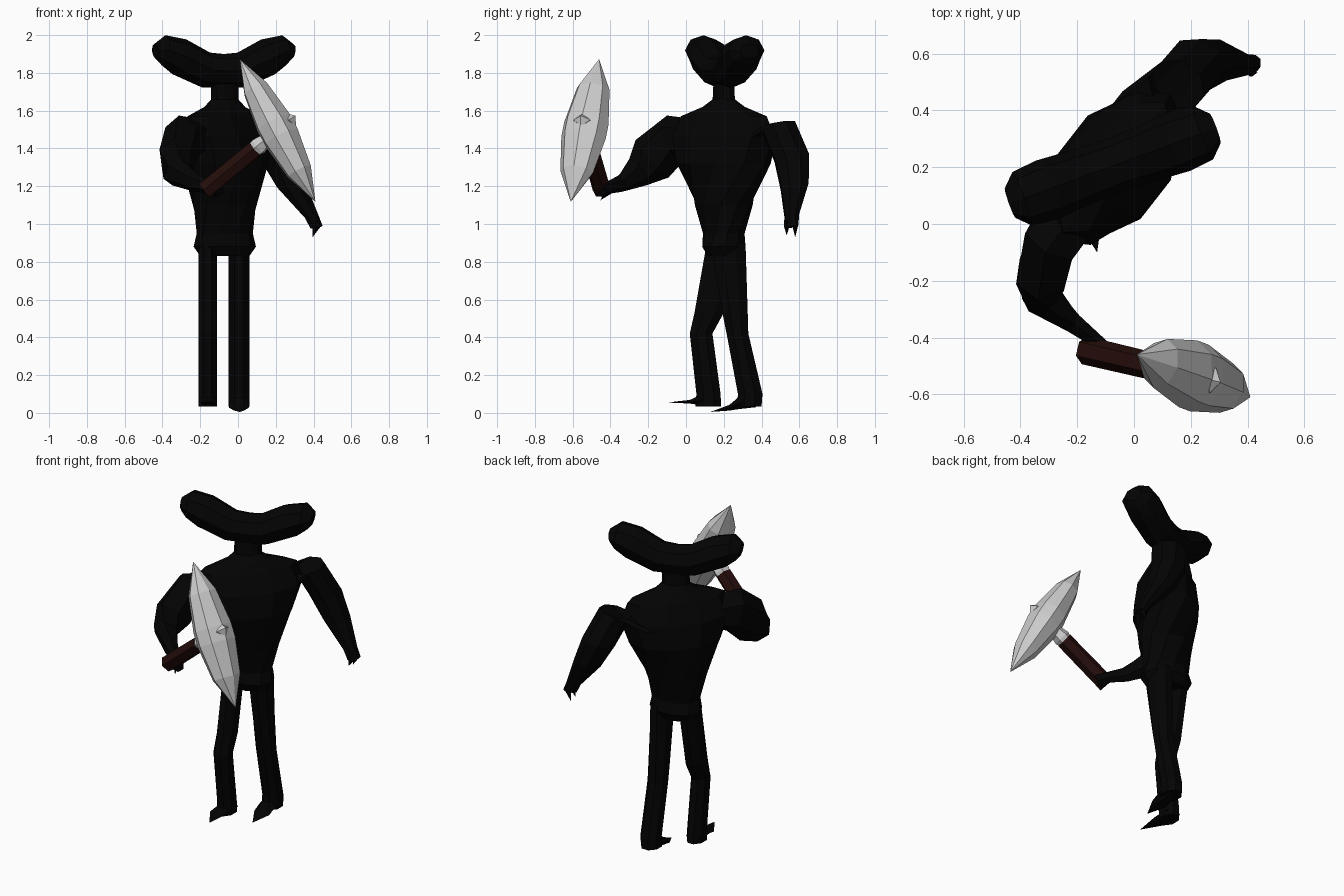
import bpy, bmesh, math
from mathutils import Vector as V

if "Cube" in bpy.data.objects:
    bpy.data.objects.remove(bpy.data.objects["Cube"])


def material(name, rgb):
    m = bpy.data.materials.new(name)
    m.diffuse_color = (*rgb, 1)
    m.use_nodes = True
    m.node_tree.nodes["Principled BSDF"].inputs["Base Color"].default_value = m.diffuse_color
    return m


BLACK = material("black_skin", (0.001, 0.001, 0.001))
BROWN = material("dark_wood", (0.018, 0.004, 0.003))
Z = V((0, 0, 1))


def loft(name, rings, n=8, flat=False, mat=None):
    """Skin through rings of (centre, u, v); zero-size rings become points."""
    bm = bmesh.new()
    off = math.pi / n if flat else 0
    k = 1 / math.cos(math.pi / n) if flat else 1
    loops = []
    for c, u, v in rings:
        loop = []
        if u.length < 1e-6 and v.length < 1e-6:
            loop = [bm.verts.new(c)] * n
        else:
            for i in range(n):
                a = 2 * math.pi * i / n + off
                loop.append(bm.verts.new(c + u * (k * math.cos(a)) + v * (k * math.sin(a))))
        loops.append(loop)
    for a, b in zip(loops, loops[1:]):
        for i in range(n):
            j = (i + 1) % n
            quad = list(dict.fromkeys((a[i], a[j], b[j], b[i])))
            if len(quad) > 2:
                bm.faces.new(quad)
    for end in (loops[0], loops[-1]):
        if end[0] != end[1]:
            bm.faces.new(end)
    bmesh.ops.recalc_face_normals(bm, faces=bm.faces[:])
    me = bpy.data.meshes.new(name)
    bm.to_mesh(me)
    bm.free()
    ob = bpy.data.objects.new(name, me)
    bpy.context.collection.objects.link(ob)
    if mat:
        me.materials.append(mat)
    return ob


def tube(name, pts, n=8, flat=False, mat=None, ref=Z):
    """Loft along a path of (x, y, z, sideways radius, upward radius)."""
    cs = [V(p[:3]) for p in pts]
    rings = []
    for i, p in enumerate(pts):
        t = V((0, 0, 0))
        if i:
            t += (cs[i] - cs[i - 1]).normalized()
        if i < len(cs) - 1:
            t += (cs[i + 1] - cs[i]).normalized()
        t.normalize()
        u = t.cross(ref).normalized()
        rings.append((cs[i], u * p[3], u.cross(t) * p[4]))
    return loft(name, rings, n, flat, mat)


# Torso, twisted from the pelvis up to the shoulders, with neck: z, angle, half width, half depth
torso = [(0.83, 0, .13, .09), (0.88, 0, .165, .12), (0.95, 8, .15, .11),
         (1.10, 24, .18, .15), (1.32, 52, .28, .195), (1.46, 52, .33, .175),
         (1.57, 52, .29, .115), (1.62, 48, .13, .085), (1.66, 28, .08, .055),
         (1.78, 20, .08, .05)]
rings = []
for z, ang, w, d in torso:
    a = math.radians(ang)
    rings.append((V((-.07, .2, z)), V((math.cos(a), math.sin(a), 0)) * w,
                  V((-math.sin(a), math.cos(a), 0)) * d))
loft("torso", rings, 10, mat=BLACK)

# Wide curved head: distance along its axis, z, half depth, half height
axis = V((math.cos(math.radians(20)), math.sin(math.radians(20)), 0))
head = [(-.385, 1.915, .055, .04), (-.34, 1.92, .1, .08), (-.25, 1.885, .11, .1),
        (-.1, 1.815, .1, .095), (.0, 1.81, .095, .09), (.1, 1.815, .1, .095),
        (.25, 1.885, .11, .1), (.34, 1.92, .1, .08), (.385, 1.915, .055, .04)]
tube("head", [(*(V((-.075, .205, z)) + axis * s), d, h) for s, z, d, h in head],
     8, mat=BLACK)

# Legs: rings of z, front y, back y; feet: rings of y, bottom z, top z, half width
legs = {
    "right_leg": (-.16, .05, [(.9, .11, .27), (.53, .045, .2), (.42, .02, .14),
                              (.1, .055, .183), (.035, .05, .186)],
                  [(.16, .03, .1), (.06, .04, .09), (.02, .048, .07)], (-.13, -.1, .055)),
    "left_leg": (.005, .055, [(.9, .13, .315), (.52, .195, .327), (.42, .215, .33),
                              (.1, .275, .405), (.035, .27, .40)],
                 [(.37, .025, .1), (.28, .015, .09), (.23, .01, .045)], (.01, .13, .005)),
}
for name, (x, hw, shin, foot, toe) in legs.items():
    loft(name, [(V((x, (a + b) / 2, z)), V((hw, 0, 0)), V((0, (b - a) / 2, 0)))
                for z, a, b in shin], 8, True, BLACK)
    loft(name.replace("leg", "foot"),
         [(V((x, y, (a + b) / 2)), V((hw * .95, 0, 0)), V((0, 0, (b - a) / 2)))
          for y, a, b in foot] + [(V(toe), V(), V())], 6, False, BLACK)

# Arms, boxy at the shoulder
tube("right_arm", [(-.20, .05, 1.45, .09, .09), (-.29, -.06, 1.45, .095, .115),
                   (-.325, -.18, 1.345, .085, .115), (-.325, -.255, 1.275, .065, .075),
                   (-.22, -.345, 1.215, .035, .04), (-.14, -.405, 1.195, .025, .03),
                   (-.10, -.45, 1.18, .03, .035)], 6, True, BLACK)

# The left arm hangs down, so its rings use the chest's facing direction: centre, depth, width
face, side = V((.79, -.62, 0)), V((.62, .79, .25))
left = [(.03, .37, 1.43, .115, .08), (.15, .485, 1.525, .095, .085),
        (.215, .56, 1.35, .095, .085), (.285, .575, 1.2, .075, .07),
        (.39, .56, 1.04, .035, .037), (.415, .56, .985, .028, .036)]
loft("left_arm", [(V(p[:3]), face * p[3], side * p[4]) for p in left], 8, True, BLACK)

# Fingers of both hands
for i, (y, tip) in enumerate([(.533, .94), (.578, .93)]):
    tube(f"left_finger_{i + 1}", [(.41, y, 1.02, .014, .02), (.415, y, .985, .014, .02),
                                  (.395, y, tip, 0, 0)], 4, mat=BLACK, ref=V((1, 0, 0)))
tube("right_thumb", [(-.15, -.40, 1.18, .02, .02), (-.12, -.455, 1.125, 0, 0)], 4, mat=BLACK)

# Weapon: wooden handle, metal collar, long faceted head and small spike
start, mid = V((-.165, -.447, 1.185)), V((.21, -.535, 1.495))
H = (mid - start).normalized()


def rod(name, stations, n, mat=None):
    tube(name, [(*(start + H * s), r, r) for s, r in stations], n, mat=mat)


rod("weapon_handle", [(-.01, .05), (.34, .048)], 6, BROWN)
rod("weapon_collar", [(.33, .043), (.36, .05), (.45, .03)], 6)
L = V((.2, -.075, -.3775))
blade = [(-1, 0, 0), (-.58, .09, .07), (-.1, .122, .1), (.1, .122, .1),
         (.58, .09, .07), (1, 0, 0)]
tube("weapon_head", [(*(mid + L * t), w, h) for t, w, h in blade], 8, ref=H)
rod("weapon_spike", [(.55, .05), (.585, .045), (.62, 0)], 4)
